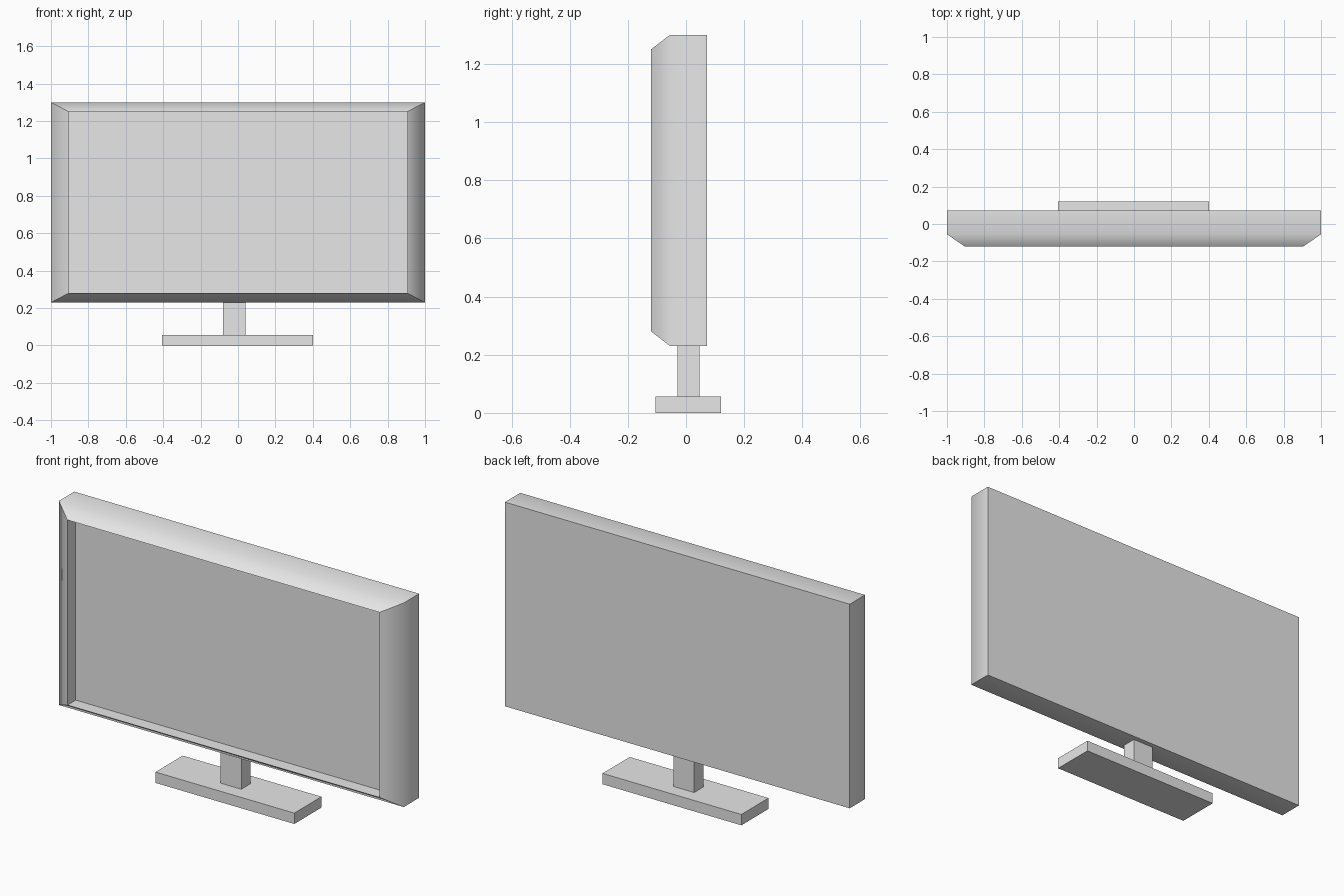
import bpy
import bmesh
import math

cube = bpy.data.objects.get("Cube")
if cube:
    bpy.data.objects.remove(cube, do_unlink=True)

GREY = (0.8, 0.8, 0.8, 1.0)
grey = bpy.data.materials.new("plain grey")
grey.use_nodes = True
grey.diffuse_color = GREY
grey.node_tree.nodes["Principled BSDF"].inputs["Base Color"].default_value = GREY


def finish(bm, name):
    bmesh.ops.recalc_face_normals(bm, faces=bm.faces)
    mesh = bpy.data.meshes.new(name)
    bm.to_mesh(mesh)
    bm.free()
    mesh.materials.append(grey)
    obj = bpy.data.objects.new(name, mesh)
    bpy.context.collection.objects.link(obj)
    return obj


def box(name, low, high):
    bm = bmesh.new()
    bmesh.ops.create_cube(bm, size=1)
    for v in bm.verts:
        v.co = [a + (c + 0.5) * (b - a) for a, b, c in zip(low, high, v.co)]
    return finish(bm, name)


def lofted_frame(name, rings):
    """Bridge upright rectangles (y, half width, bottom, top) and cap both ends."""
    bm = bmesh.new()
    loops = []
    for y, w, bottom, top in rings:
        corners = ((-w, bottom), (w, bottom), (w, top), (-w, top))
        loops.append([bm.verts.new((x, y, z)) for x, z in corners])
    for a, b in zip(loops, loops[1:]):
        for i in range(4):
            j = (i + 1) % 4
            bm.faces.new((a[i], a[j], b[j], b[i]))
    bm.faces.new(loops[0])
    bm.faces.new(loops[-1])
    return finish(bm, name)


# Housing: flat back, straight sides, sloping bezel and a recessed screen
BACK, SHOULDER, LIP, SCREEN = 0.072, -0.055, -0.12, -0.052
outer = (1.0, 0.23, 1.30)
opening = (0.905, 0.28, 1.25)
housing = lofted_frame("screen_housing", [
    (BACK, *outer), (SHOULDER, *outer), (LIP, *opening), (SCREEN, *opening)])

# Soft shading rolls from the sides onto the bezel; other edges stay crisp
bpy.ops.object.select_all(action="DESELECT")
housing.select_set(True)
bpy.context.view_layer.objects.active = housing
bpy.ops.object.shade_smooth_by_angle(angle=math.radians(57.5))

# Stand
box("stand_neck", (-0.08, -0.03, 0.057), (0.04, 0.047, 0.23))
box("stand_base", (-0.405, -0.105, 0.0), (0.4, 0.12, 0.057))
